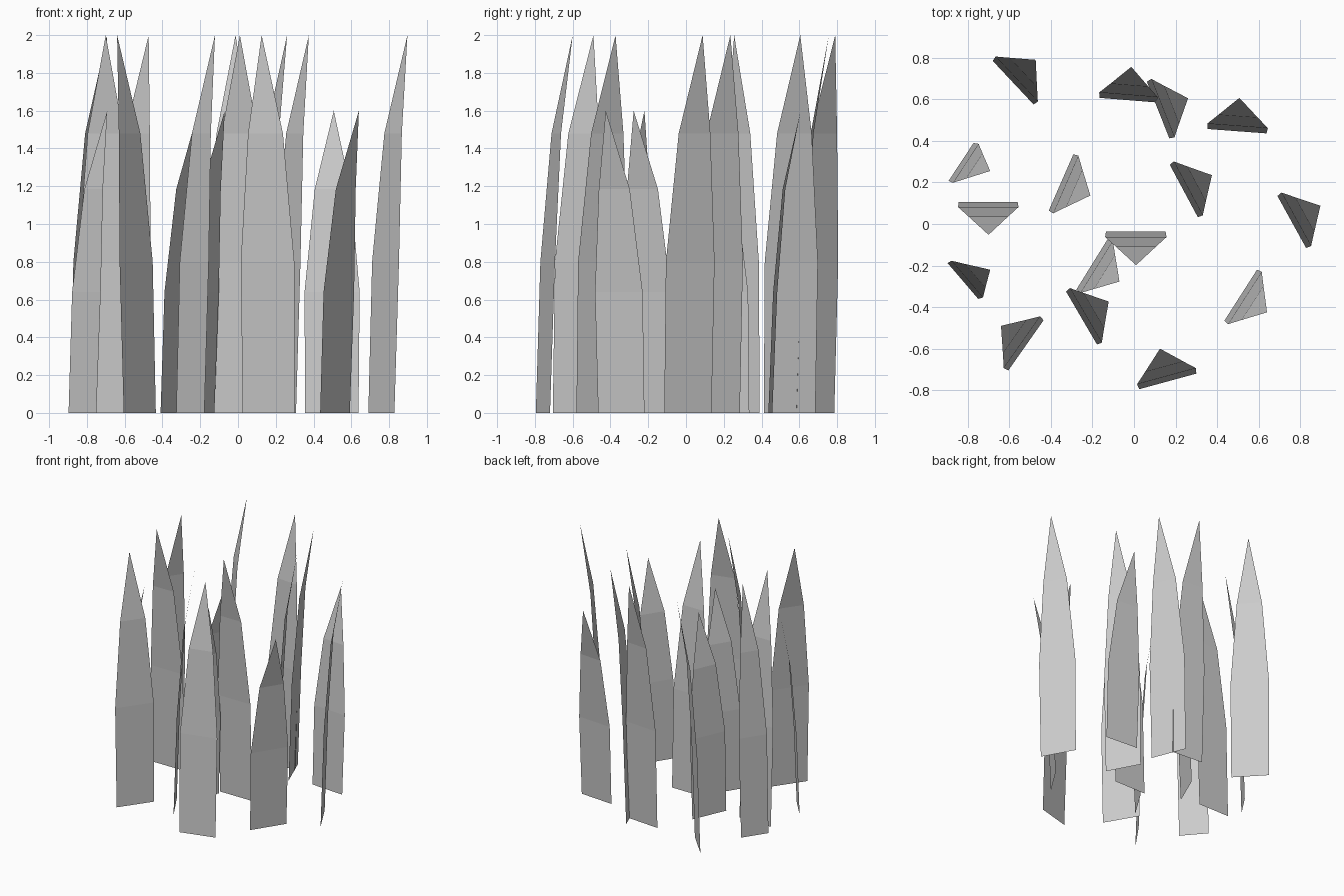
import bpy
from mathutils import Vector

# Each blade in plan: base end, base end, leaning tip (x, y pairs)
TALL = [
    (-.68, .785, -.483, .575, -.473, .79),
    (-.166, .607, .108, .585, -.013, .756),
    (.062, .685, .17, .412, .26, .605),
    (.172, .285, .307, .033, .375, .235),
    (.69, .135, .828, -.115, .897, .088),
    (-.892, .208, -.772, .39, -.692, .255),
    (-.843, .107, -.56, .107, -.7, -.052),
    (-.435, -.463, -.605, -.705, -.64, -.49),
    (-.135, -.037, .152, -.037, .01, -.198),
    (.025, -.795, .3, -.72, .125, -.6),
    (-.327, -.325, -.178, -.58, -.122, -.373),
]
SHORT = [
    (.355, .457, .638, .436, .507, .607),
    (-.41, .065, -.292, .335, -.21, .137),
    (-.897, -.188, -.75, -.36, -.692, -.22),
    (-.277, -.315, -.125, -.07, -.07, -.277),
    (.435, -.465, .592, -.22, .64, -.425),
]
# Rows up a blade: height fraction, lean fraction, width factor
ROWS = [(0, 0, 1), (.4, .16, 1.03), (.74, .45, .67)]


def grass_blade(name, plan, height):
    a, b, tip = (Vector((plan[i], plan[i + 1], 0)) for i in (0, 2, 4))
    mid, half = (a + b) / 2, (b - a) / 2
    verts = []
    for z, lean, width in ROWS:
        centre = mid.lerp(tip, lean) + Vector((0, 0, z * height))
        verts += [centre - half * width, centre + half * width]
    verts.append(tip + Vector((0, 0, height)))
    faces = [(0, 1, 3, 2), (2, 3, 5, 4), (4, 5, 6)]
    mesh = bpy.data.meshes.new(name)
    mesh.from_pydata(verts, [], faces)
    obj = bpy.data.objects.new(name, mesh)
    bpy.context.collection.objects.link(obj)


# Tall and short blades of the grass clump
for i, plan in enumerate(TALL):
    grass_blade(f"tall_grass_blade_{i + 1}", plan, 2.0)
for i, plan in enumerate(SHORT):
    grass_blade(f"short_grass_blade_{i + 1}", plan, 1.6)
